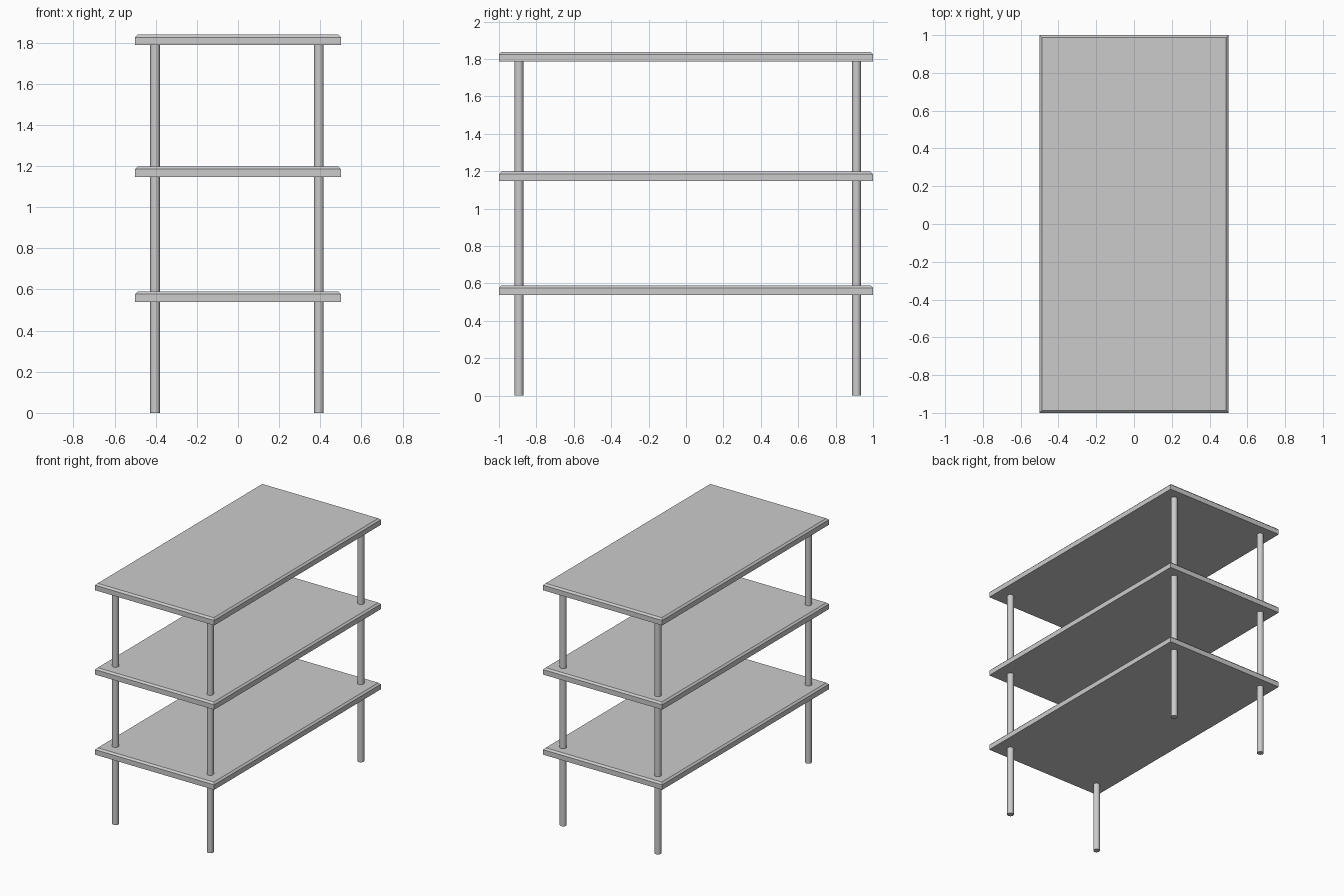
import bpy, bmesh

if "Cube" in bpy.data.objects:
    bpy.data.objects.remove(bpy.data.objects["Cube"])

LEG_X = (-0.403, 0.393)
LEG_Y = (-0.893, 0.912)
THICK = 0.051


def shelf(name, z0):
    # Flat board with only the upper rim chamfered
    bm = bmesh.new()
    bmesh.ops.create_cube(bm, size=1.0)
    for v in bm.verts:
        v.co.y *= 2.0
        v.co.z = z0 + (v.co.z + 0.5) * THICK
    rim = [e for e in bm.edges if all(v.co.z > z0 + THICK / 2 for v in e.verts)]
    bmesh.ops.bevel(bm, geom=rim, offset=0.013, segments=1, affect='EDGES')
    mesh = bpy.data.meshes.new(name)
    bm.to_mesh(mesh)
    bm.free()
    bpy.context.collection.objects.link(bpy.data.objects.new(name, mesh))


def leg(name, x, y):
    # Slim round post running from the floor up into the top board
    height = 1.80
    bpy.ops.mesh.primitive_cylinder_add(vertices=32, radius=0.0235, depth=height,
                                        location=(x, y, height / 2))
    bpy.context.object.name = name
    bpy.ops.object.shade_smooth_by_angle()


# Three shelves
for name, z in (("bottom_shelf", 0.539), ("middle_shelf", 1.147), ("top_shelf", 1.787)):
    shelf(name, z)

# Four legs
for side, x in zip(("left", "right"), LEG_X):
    for end, y in zip(("front", "back"), LEG_Y):
        leg(f"{end}_{side}_leg", x, y)
